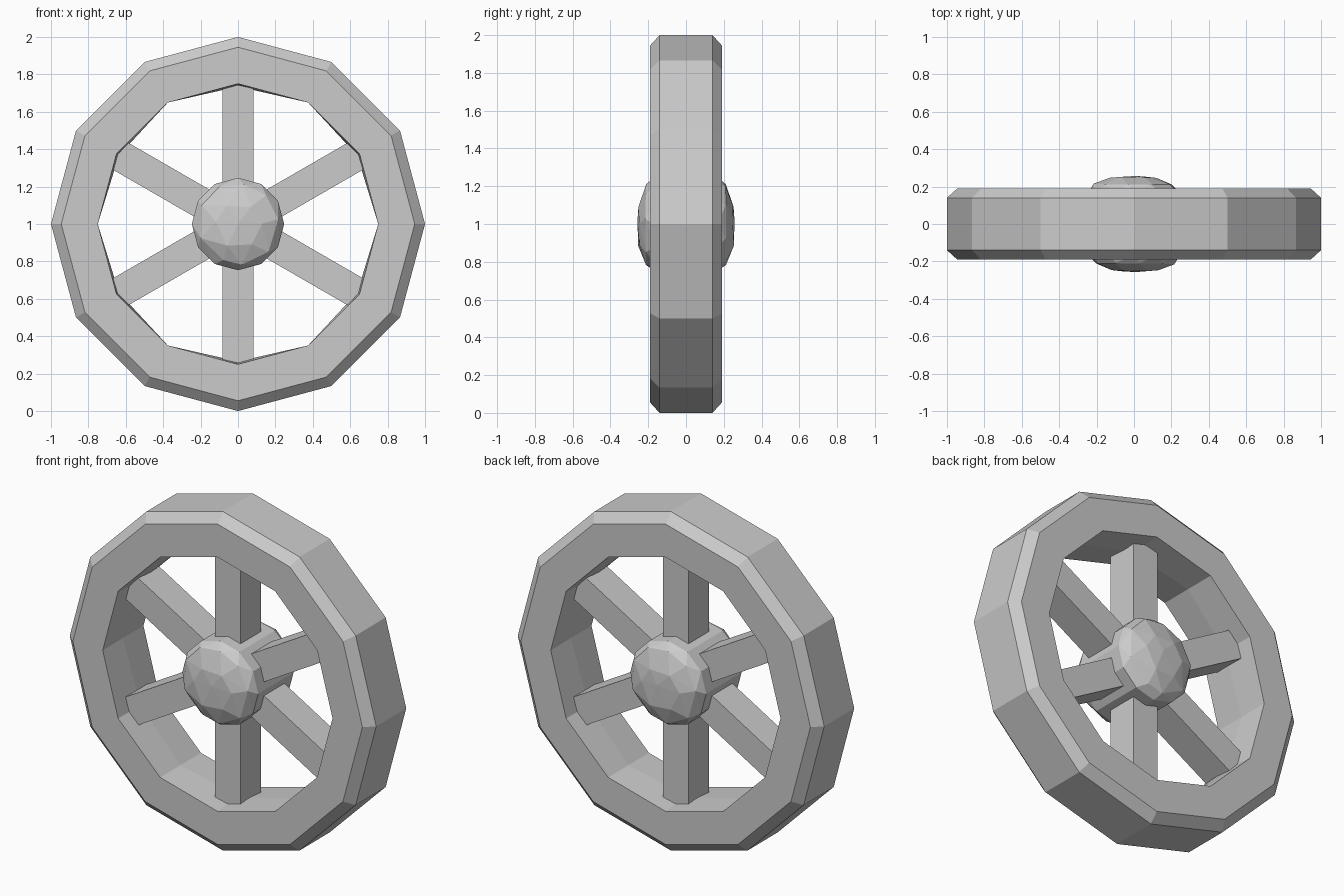
import bpy, bmesh, random
from math import sin, cos, pi
from mathutils import Matrix, Vector

cube = bpy.data.objects.get("Cube")
if cube:
    bpy.data.objects.remove(cube, do_unlink=True)

grey = bpy.data.materials.new("plain grey")
grey.use_nodes = True
colour = (0.6, 0.6, 0.6, 1)
grey.diffuse_color = colour
grey.node_tree.nodes["Principled BSDF"].inputs["Base Color"].default_value = colour

CENTRE = Vector((0, 0, 1))
SIDES = 12


def polar(radius, angle, y):
    return CENTRE + Vector((radius * cos(angle), y, radius * sin(angle)))


def finish(bm, name):
    bmesh.ops.recalc_face_normals(bm, faces=bm.faces)
    mesh = bpy.data.meshes.new(name)
    bm.to_mesh(mesh)
    bm.free()
    mesh.materials.append(grey)
    obj = bpy.data.objects.new(name, mesh)
    bpy.context.collection.objects.link(obj)
    return obj


# Rim: chamfered outside, bore swelling slightly where the spokes meet it
bm = bmesh.new()
sections = []
for i in range(SIDES):
    angle = 2 * pi * i / SIDES
    bore = 0.735 if i % 2 else 0.75
    profile = [(0.75, -0.19), (0.945, -0.19), (1, -0.14), (1, 0.14),
               (0.945, 0.19), (0.75, 0.19), (bore, 0)]
    sections.append([bm.verts.new(polar(r, angle, y)) for r, y in profile])
for i, a in enumerate(sections):
    b = sections[(i + 1) % SIDES]
    for j in range(len(a)):
        k = (j + 1) % len(a)
        bm.faces.new((a[j], a[k], b[k], b[j]))
finish(bm, "rim")

# Spokes: six square bars running from the hub into the rim
for i in range(6):
    bm = bmesh.new()
    turn = Matrix.Rotation(-(pi / 6 + i * pi / 3), 4, "Y")
    place = (Matrix.Translation(CENTRE) @ turn @ Matrix.Translation((0.46, 0, 0))
             @ Matrix.Diagonal((0.68, 0.19, 0.166, 1)))
    bmesh.ops.create_cube(bm, size=1, matrix=place)
    finish(bm, f"spoke_{i + 1}")

# Hub: straight barrel closed by irregular faceted domes
random.seed(4)
bm = bmesh.new()
dome_rings = [(12, 0.247, 0.165, 0), (9, 0.215, 0.213, 0.012), (6, 0.12, 0.25, 0.012)]
for count, radius, depth, jitter in dome_rings:
    for i in range(count):
        angle = 2 * pi * i / count + random.uniform(-jitter, jitter) * 12
        r = radius + random.uniform(-jitter, jitter)
        y = depth + random.uniform(-jitter, jitter) * 0.3
        bm.verts.new(polar(r, angle, -y))
        bm.verts.new(polar(r, pi - angle, y))
for side in (-1, 1):
    bm.verts.new(polar(0.02, 1, side * 0.257))
bmesh.ops.convex_hull(bm, input=bm.verts)
finish(bm, "hub")
